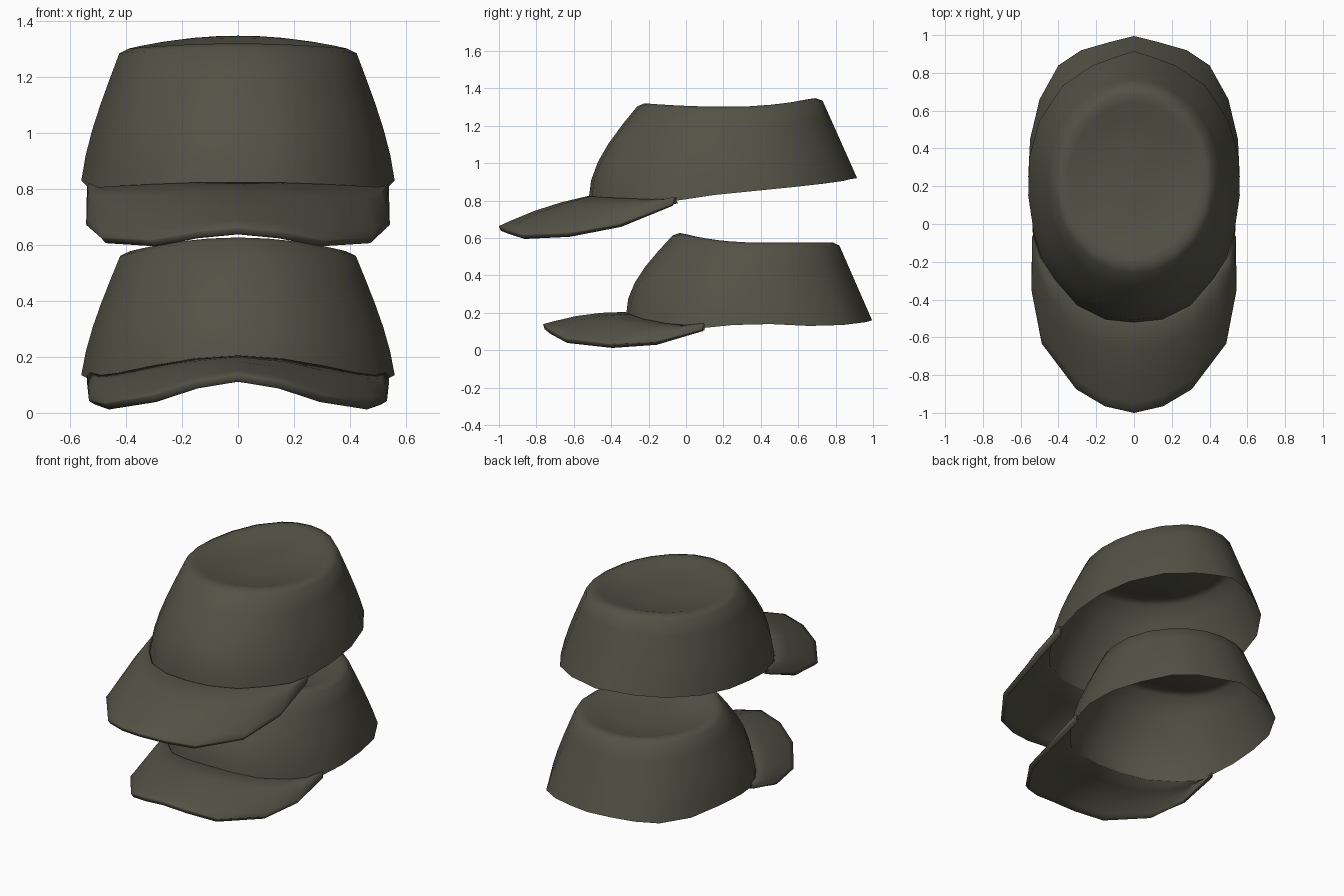
import bpy, bmesh, math
from mathutils import Vector

cube = bpy.data.objects.get("Cube")
if cube:
    bpy.data.objects.remove(cube, do_unlink=True)

cloth = bpy.data.materials.new("dark_olive_cloth")
cloth.use_nodes = True
OLIVE = (0.088, 0.085, 0.062, 1)
cloth.diffuse_color = OLIVE
shader = cloth.node_tree.nodes["Principled BSDF"]
shader.inputs["Base Color"].default_value = OLIVE
shader.inputs["Roughness"].default_value = 0.9


def mirrored(half, closed):
    """Mirror a front-to-back half line across x = 0."""
    half = [Vector(p) for p in half]
    left = half[1:-1] if closed else half[1:]
    return [Vector((-p.x, p.y, p.z)) for p in reversed(left)] + half


def skin(name, rings, closed, tip=None, angle=50):
    """Bridge rings of equal length into a smooth sheet."""
    bm = bmesh.new()
    loops = [[bm.verts.new(p) for p in ring] for ring in rings]
    n = len(loops[0])
    for a, b in zip(loops, loops[1:]):
        for i in range(n if closed else n - 1):
            j = (i + 1) % n
            bm.faces.new((a[i], a[j], b[j], b[i]))
    if tip:
        t = bm.verts.new(tip)
        for i in range(n):
            bm.faces.new((loops[-1][i], loops[-1][(i + 1) % n], t))
    bm.normal_update()
    mesh = bpy.data.meshes.new(name)
    bm.to_mesh(mesh)
    bm.free()
    obj = bpy.data.objects.new(name, mesh)
    bpy.context.collection.objects.link(obj)
    mesh.materials.append(cloth)
    bpy.ops.object.select_all(action='DESELECT')
    obj.select_set(True)
    bpy.context.view_layer.objects.active = obj
    bpy.ops.object.shade_smooth_by_angle(angle=math.radians(angle))
    return obj


def build_cap(label, joint, rim, edge, centre, length, width, heights):
    base = joint + rim
    front, side, back = heights
    yb = (base[0][1] + base[-1][1]) / 2
    yr = (base[-1][1] - base[0][1]) / 2

    # Top outline follows the same directions as the base rim
    top = []
    for x, y, z in base:
        a = math.atan2(x / 0.56, (y - yb) / yr)
        c = math.cos(a)
        end = back if c > 0 else front
        top.append(Vector((width * math.sin(a), centre + length * c,
                           side + (end - side) * c * c)))

    # Crown wall, bulging mostly at the front
    walls = []
    for t in (0, 0.2, 0.4, 0.6, 0.8, 1):
        ring = []
        for p, q in zip(base, top):
            m = Vector(p).lerp(q, t)
            swell = math.sin(math.pi * t ** 0.85)
            m.x *= 1 + 0.03 * swell
            m.y -= 0.055 * swell * max(0, (yb - p[1]) / yr)
            ring.append(m)
        walls.append(mirrored(ring, True))

    # Rounded shoulder and dished top
    middle = Vector((0, centre, (front + back) / 2))
    for s, lift in ((0.92, 0.014), (0.82, 0.008), (0.65, -0.018), (0.35, -0.03)):
        ring = []
        for p in top:
            q = middle.lerp(p, s)
            q.z = p.z * s + middle.z * (1 - s) + lift
            ring.append(q)
        walls.append(mirrored(ring, True))
    skin(label + "_crown", walls, True, middle - Vector((0, 0, 0.035)))

    # Arched brim with a thick rounded edge
    strips = []
    for t in (0, 0.3, 0.6, 0.88, 1):
        row = []
        for p, q in zip(joint, edge):
            m = Vector(p).lerp(Vector(q), t)
            m.z += 0.018 * math.sin(math.pi * t)
            row.append(m)
        strips.append(mirrored(row, False))
    brim = skin(label + "_brim", strips, False)
    mod = brim.modifiers.new("thickness", 'SOLIDIFY')
    mod.thickness = 0.03
    mod.offset = 0
    bev = brim.modifiers.new("soft_edge", 'BEVEL')
    bev.width = 0.008
    bev.limit_method = 'ANGLE'
    bev.angle_limit = math.radians(50)


build_cap(
    "lower",
    [(0, -.32, .19), (.15, -.30, .18), (.3, -.23, .155), (.42, -.1, .13),
     (.49, 0, .12), (.53, .1, .12)],
    [(.56, .25, .135), (.55, .45, .14), (.5, .66, .13), (.4, .84, .135),
     (.28, .92, .145), (.14, .96, .15), (0, .995, .16)],
    [(0, -.76, .125), (.15, -.73, .1), (.3, -.64, .05), (.47, -.4, .022),
     (.52, -.16, .035), (.525, .09, .105)],
    .375, .445, .425, (.615, .56, .56))

build_cap(
    "upper",
    [(0, -.52, .81), (.15, -.505, .81), (.3, -.43, .805), (.42, -.29, .80),
     (.49, -.18, .795), (.53, -.05, .80)],
    [(.56, .15, .83), (.555, .35, .85), (.5, .55, .87), (.38, .73, .89),
     (.22, .84, .905), (.11, .88, .915), (0, .915, .92)],
    [(0, -.995, .65), (.15, -.96, .635), (.3, -.87, .605), (.48, -.63, .615),
     (.53, -.35, .665), (.525, -.07, .775)],
    .235, .495, .425, (1.305, 1.285, 1.335))
